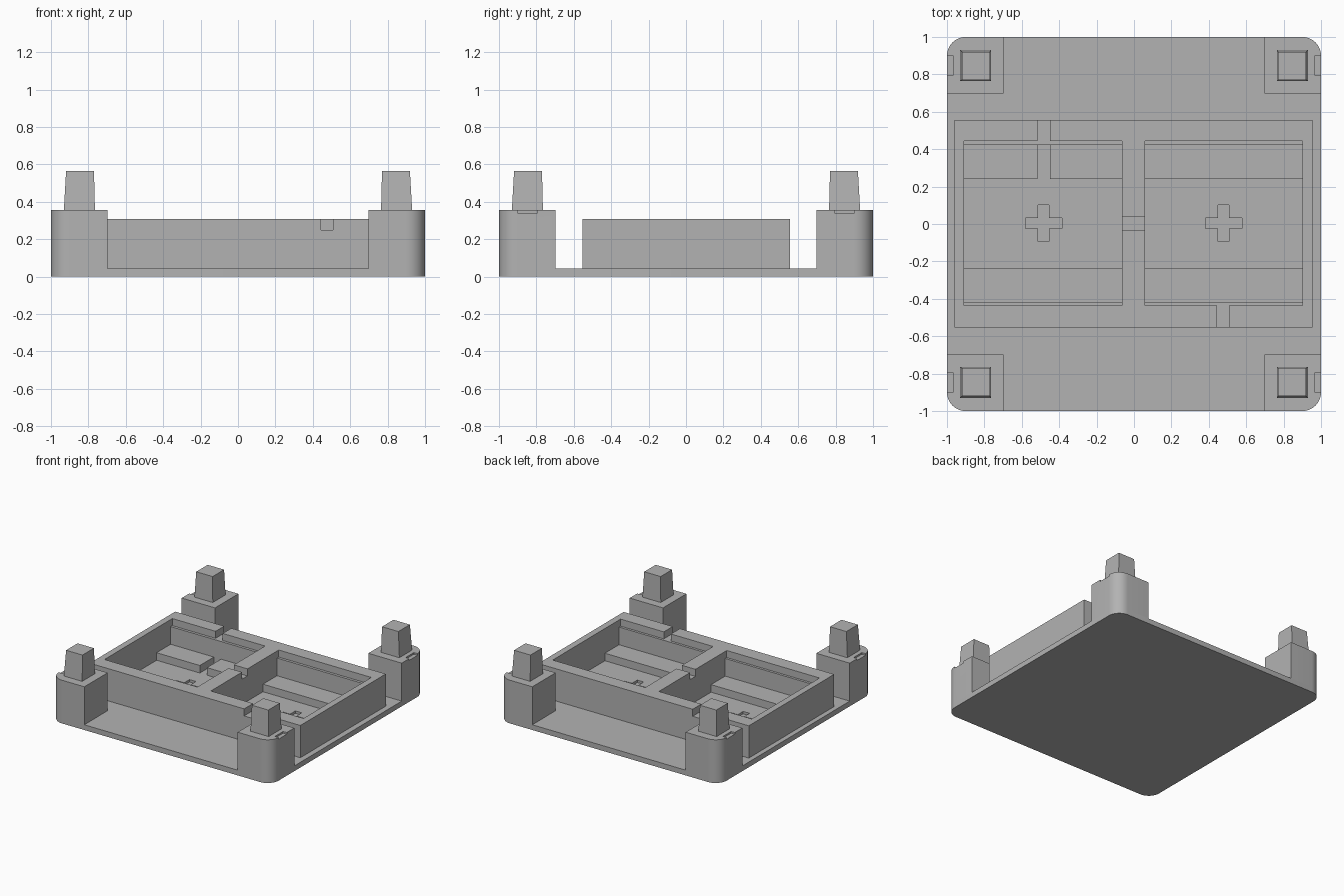
import bpy, bmesh, math

cube = bpy.data.objects.get("Cube")
if cube:
    bpy.data.objects.remove(cube, do_unlink=True)

grey = bpy.data.materials.new("plain grey")
grey.use_nodes = True
colour = (0.45, 0.45, 0.45, 1)
grey.diffuse_color = colour
grey.node_tree.nodes["Principled BSDF"].inputs["Base Color"].default_value = colour

PLATE, WALL, STEP, LEDGE, POST, PEG = 0.043, 0.308, 0.25, 0.105, 0.355, 0.565
RADIUS = 0.1


def loft(name, low, high, z0, z1):
    """Solid between two outlines with equal point counts."""
    bm = bmesh.new()
    a = [bm.verts.new((x, y, z0)) for x, y in low]
    b = [bm.verts.new((x, y, z1)) for x, y in high]
    bm.faces.new(a)
    bm.faces.new(b)
    for i in range(len(a)):
        j = (i + 1) % len(a)
        bm.faces.new((a[i], a[j], b[j], b[i]))
    bmesh.ops.recalc_face_normals(bm, faces=bm.faces)
    mesh = bpy.data.meshes.new(name)
    bm.to_mesh(mesh)
    bm.free()
    mesh.materials.append(grey)
    ob = bpy.data.objects.new(name, mesh)
    bpy.context.collection.objects.link(ob)
    return ob


def rect(x0, x1, y0, y1):
    return [(x0, y0), (x1, y0), (x1, y1), (x0, y1)]


def box(name, x0, x1, y0, y1, z0, z1):
    outline = rect(x0, x1, y0, y1)
    return loft(name, outline, outline, z0, z1)


def cut(target, cutter):
    """Subtract the cutter, then discard it."""
    mod = target.modifiers.new("cut", "BOOLEAN")
    mod.operation = "DIFFERENCE"
    mod.solver = "EXACT"
    mod.object = cutter
    bpy.context.view_layer.objects.active = target
    bpy.ops.object.modifier_apply(modifier=mod.name)
    bpy.data.objects.remove(cutter, do_unlink=True)


def smooth(ob):
    bpy.ops.object.select_all(action="DESELECT")
    ob.select_set(True)
    bpy.context.view_layer.objects.active = ob
    bpy.ops.object.shade_smooth_by_angle(angle=math.radians(30))


def arc(start):
    """Quarter round of the outer corner in the given quadrant."""
    sx, sy = ((1, 1), (-1, 1), (-1, -1), (1, -1))[start]
    c = 1 - RADIUS
    angles = [math.pi / 2 * (start + i / 10) for i in range(11)]
    return [(sx * c + RADIUS * math.cos(t), sy * c + RADIUS * math.sin(t))
            for t in angles]


# Base plate with rounded corners and a shallow cross in each pocket floor
outline = [p for q in range(4) for p in arc(q)]
plate = loft("base_plate", outline, outline, 0, PLATE)
a, w = 0.098, 0.029
quarter = [(a, -w), (a, w), (w, w)]
for cx in (-0.483, 0.479):
    cross = []
    for k in range(4):
        c, s = round(math.cos(k * math.pi / 2)), round(math.sin(k * math.pi / 2))
        cross += [(cx + x * c - y * s, 0.004 + x * s + y * c) for x, y in quarter]
    cut(plate, loft("cross_cutter", cross, cross, PLATE - 0.02, PLATE + 0.1))
smooth(plate)

# Corner posts with side nicks and tapered pegs
corner_names = ("back_left", "back_right", "front_right", "front_left")
for q, (sx, sy) in enumerate(((1, 1), (-1, 1), (-1, -1), (1, -1))):
    inner = 0.697
    ends = [(sx * inner, sy), (sx * inner, sy * inner), (sx, sy * inner)]
    if q % 2:
        ends.reverse()
    shape = arc(q) + ends
    post = loft(corner_names[q] + "_post", shape, shape, PLATE, POST)
    xs, ys = sorted((sx * 0.967, sx * 1.1)), sorted((sy * 0.795, sy * 0.902))
    cut(post, box("nick_cutter", *xs, *ys, POST - 0.014, POST + 0.1))
    smooth(post)
    low = [(sx * x, sy * y) for x, y in rect(0.765, 0.931, 0.765, 0.931)]
    high = [(sx * x, sy * y) for x, y in rect(0.77, 0.919, 0.77, 0.919)]
    loft(corner_names[q] + "_peg", low, high, POST, PEG)

# Central walls with two stepped pockets and wire notches
walls = box("pocket_walls", -0.96, 0.954, -0.553, 0.556, PLATE, WALL)
pockets = {"right": (-0.908, -0.064), "left": (0.059, 0.901)}
for x0, x1 in pockets.values():
    cut(walls, box("pocket_cutter", x0, x1, -0.417, 0.422, 0, 1))
    cut(walls, box("step_cutter", x0, x1, -0.437, 0.444, STEP, 1))
cut(walls, box("back_notch", -0.515, -0.45, 0.3, 0.7, STEP, 1))
cut(walls, box("front_notch", 0.443, 0.508, -0.7, -0.3, STEP, 1))
cut(walls, box("middle_notch", -0.1, 0.1, -0.032, 0.038, STEP, 1))

# Low ledges at the front and back of each pocket
for side, (x0, x1) in pockets.items():
    box(side + "_front_ledge", x0, x1, -0.417, -0.234, PLATE, LEDGE)
    back = box(side + "_back_ledge", x0, x1, 0.24, 0.422, PLATE, LEDGE)
    if side == "right":
        cut(back, box("ledge_notch", -0.515, -0.45, 0, 1, 0, 1))
